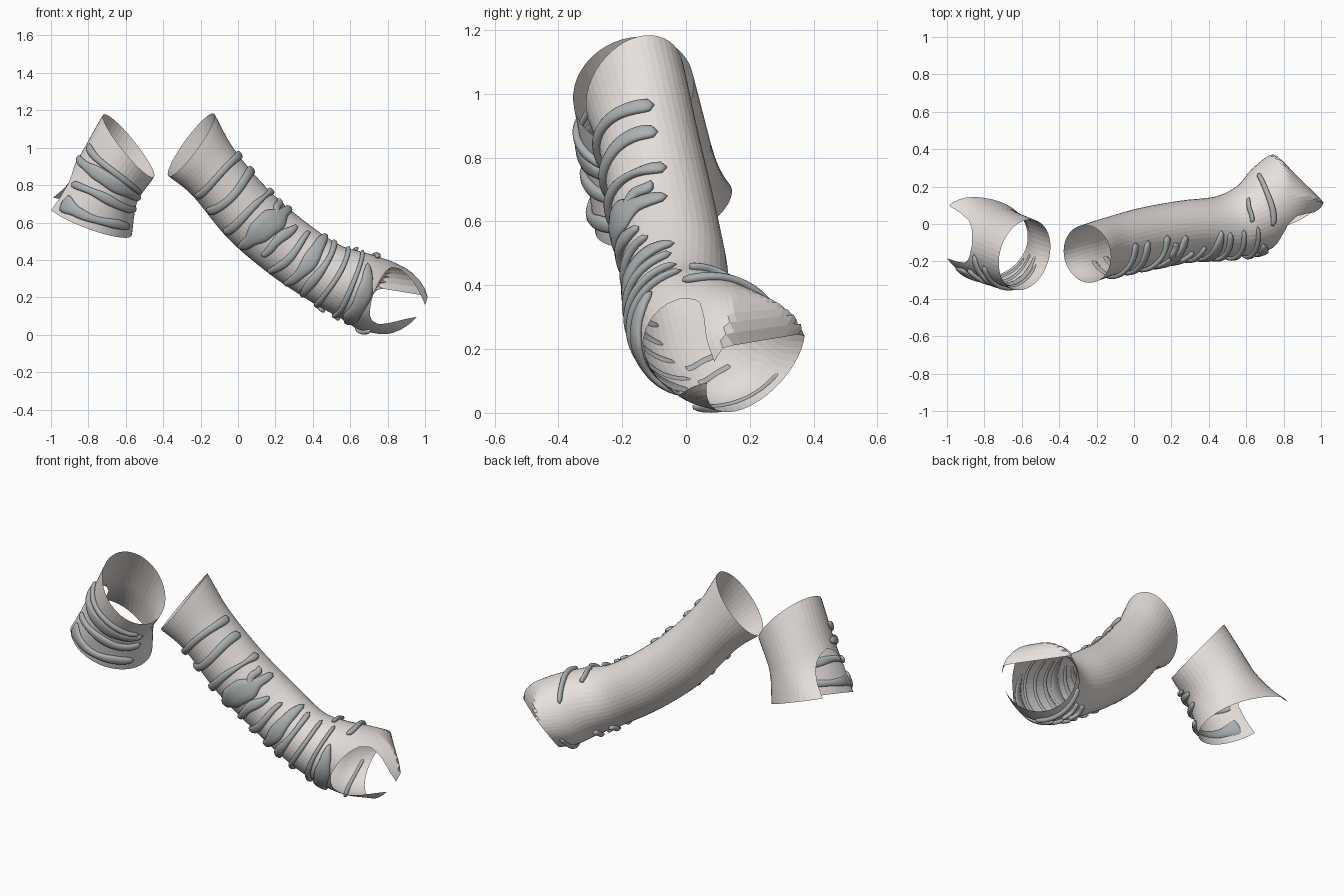
import bpy, bmesh
from math import sin, cos, pi, radians, sqrt, exp, remainder
from mathutils import Vector

if "Cube" in bpy.data.objects:
    bpy.data.objects.remove(bpy.data.objects["Cube"])


def material(name, col):
    m = bpy.data.materials.new(name)
    m.diffuse_color = (*col, 1)
    m.use_nodes = True
    m.node_tree.nodes["Principled BSDF"].inputs["Base Color"].default_value = m.diffuse_color
    return m


CLOTH = material("cloth", (0.80, 0.75, 0.72))
GREY = material("band_grey", (0.42, 0.44, 0.45))


def lerp_table(tab, t):
    if t <= tab[0][0]:
        return tab[0][1]
    for (a, va), (b, vb) in zip(tab, tab[1:]):
        if t <= b:
            return va + (vb - va) * (t - a) / (b - a)
    return tab[-1][1]


def catmull(pts, t):
    n = len(pts) - 1
    i = max(0, min(int(t), n - 1))
    f = t - i
    b, c = pts[i], pts[i + 1]
    a = pts[i - 1] if i > 0 else [2 * p - q for p, q in zip(b, c)]
    d = pts[i + 2] if i + 2 <= n else [2 * q - p for p, q in zip(b, c)]
    return [0.5 * (2 * q + (r - p) * f + (2 * p - 5 * q + 4 * r - s) * f * f
                   + (3 * q - p - 3 * r + s) * f ** 3) for p, q, r, s in zip(a, b, c, d)]


def surface(stations, ref, shape):
    """Sleeve surface: stations hold centre, axis, seam radius, side radius."""
    ref = Vector(ref)

    def point(t, th, off=0.0):
        s = catmull(stations, t)
        ax = Vector(s[3:6]).normalized()
        v = (ref - ax * ref.dot(ax)).normalized()
        w = ax.cross(v)
        k = shape(t, th)
        a, b = s[6] * k, s[7] * k
        n = (v * (cos(th) / a) + w * (sin(th) / b)).normalized()
        return Vector(s[:3]) + v * (a * cos(th)) + w * (b * sin(th)) + n * off
    return point


def flat_top(t, th):
    """The long sleeve's end is pressed flat between its upper corner and back tip."""
    s = max(0.0, t - 6)
    c = cos(th + radians(97))
    return min(1.0, (1 - 0.6 * s ** 3) / c) if c > 0.05 else 1.0


def flared_corner(t, th):
    """The short sleeve flares at its rear corner."""
    d = remainder(th - radians(42), 2 * pi) / radians(36)
    return 1 + 0.26 * max(0.0, t - 1) ** 2 * exp(-d * d)


def to_object(name, bm, mat, smooth):
    bmesh.ops.remove_doubles(bm, verts=bm.verts, dist=1e-5)
    bmesh.ops.recalc_face_normals(bm, faces=bm.faces)
    me = bpy.data.meshes.new(name)
    bm.to_mesh(me)
    bm.free()
    me.materials.append(mat)
    for p in me.polygons:
        p.use_smooth = smooth
    ob = bpy.data.objects.new(name, me)
    bpy.context.collection.objects.link(ob)


def sleeve(name, point, gap_a, gap_b, rows, seg=44):
    """Open shell; the gap tables (degrees) spread the seam into the notch."""
    bm = bmesh.new()
    grid = []
    for t in rows:
        a = radians(lerp_table(gap_a, t))
        b = 2 * pi - radians(lerp_table(gap_b, t))
        grid.append([bm.verts.new(point(t, a + (b - a) * j / seg)) for j in range(seg + 1)])
    for r, q in zip(grid, grid[1:]):
        for j in range(seg):
            bm.faces.new((r[j], r[j + 1], q[j + 1], q[j]))
    to_object(name, bm, CLOTH, False)


def bands(name, point, specs, unit, high=0.014, n=28, k=10):
    """Raised bands: start/end station, start/end angle, half widths along the way."""
    bm = bmesh.new()
    for t0, t1, a0, a1, widths in specs:
        loops = []
        for i in range(n + 1):
            u = i / n
            tip = sqrt(max(0.0, 1 - abs(2 * u - 1) ** 14)) * 0.95 + 0.05
            x = u * (len(widths) - 1)
            j = min(int(x), len(widths) - 2)
            f = x - j
            f = f * f * (3 - 2 * f)
            hw = (widths[j] + (widths[j + 1] - widths[j]) * f) * tip
            tc = t0 + (t1 - t0) * u + 0.03 * sin(7 * u + a0)
            th = radians(a0 + (a1 - a0) * u)
            ring = []
            for m in range(k):
                c, s = cos(2 * pi * m / k), sin(2 * pi * m / k)
                c = abs(c) ** 0.8 * (1 if c > 0 else -1)
                ring.append(bm.verts.new(point(tc + c * hw / unit, th, 0.007 + s * high * tip)))
            loops.append(ring)
        for r, q in zip(loops, loops[1:]):
            for m in range(k):
                bm.faces.new((r[m], r[(m + 1) % k], q[(m + 1) % k], q[m]))
        bm.faces.new(loops[0])
        bm.faces.new(loops[-1])
    to_object(name, bm, GREY, True)


# long bent sleeve
long_pt = surface([
    (-.25, -.16, 1.015, .76, .25, -.59, .155, .21),
    (-.13, -.12, .865, .72, .15, -.67, .154, .168),
    (.06, -.072, .64, .72, .15, -.66, .16, .17),
    (.27, -.032, .46, .76, .12, -.60, .158, .17),
    (.465, -.015, .33, .84, .12, -.48, .165, .17),
    (.61, .025, .265, .90, .24, -.34, .19, .187),
    (.73, .105, .212, .78, .48, -.40, .208, .202),
    (.847, .218, .164, .52, .63, -.57, .2, .197)], (.14, -.145, -.05), flat_top)
rows = [5.4 * i / 34 for i in range(35)] + [5.4 + 1.6 * (i / 18) ** 1.3 for i in range(1, 19)]
sleeve("long_sleeve", long_pt,
       [(5.4, 0), (5.46, 18), (5.6, 35), (5.8, 44), (6.1, 46), (6.4, 36), (6.7, 22), (7, 10)],
       [(5.4, 0), (5.46, 22), (5.6, 42), (5.8, 56), (6.1, 60), (6.4, 48), (6.7, 29), (7, 14)], rows)
thin = [.019, .017, .015, .019]
bands("long_sleeve_bands", long_pt, [
    (1.1, 1.0, -74, 85, [.02, .017, .017, .02]),
    (1.5, 1.42, -72, 88, thin),
    (1.97, 1.82, -74, 88, [.02, .009, .015, .017, .017]),
    (2.45, 2.2, -68, 88, [.017, .022, .055, .05, .025, .015]),
    (2.2, 2.3, -56, -15, [.015, .016, .02]),
    (2.75, 2.6, -30, 60, [.012, .025, .018, .013]),
    (3.1, 2.98, -40, 85, [.012, .016, .02, .014]),
    (3.5, 3.38, -72, 86, [.016, .03, .04, .022, .015]),
    (3.78, 3.78, -70, 86, [.02, .016, .025, .014]),
    (4.25, 4.2, -76, 92, thin),
    (4.8, 4.75, -80, 96, [.017, .015, .018, .017]),
    (5.05, 5.25, -45, 85, [.016, .035, .05, .045, .055, .025]),
    (4.75, 4.6, -130, -88, [.02, .02, .02]),
    (5.8, 5.35, -155, -70, [.025, .022, .022]),
    (4.4, 4.3, 95, 132, [.02, .018, .022]),
    (4.95, 4.85, 95, 132, [.02, .018, .022]),
    (6.1, 6.55, 65, 150, [.02, .024, .024, .026])], .22)

# short sleeve
short_pt = surface([
    (-.585, -.165, 1.01, -.76, .2, -.61, .215, .193),
    (-.70, -.122, .82, -.55, .15, -.80, .196, .2),
    (-.795, -.08, .615, -.34, .23, -.91, .242, .21)], (-1, .08, .3), flared_corner)
rows = [1.0 * i / 8 for i in range(9)] + [1 + (i / 12) ** 1.3 for i in range(1, 13)]
sleeve("short_sleeve", short_pt,
       [(1.05, 0), (1.1, 14), (1.2, 25), (1.4, 34), (1.7, 39), (2, 40)],
       [(1.05, 0), (1.1, 14), (1.2, 25), (1.4, 33), (1.7, 35), (2, 34)], rows)
bands("short_sleeve_bands", short_pt, [
    (.58, .58, -25, -160, [.02, .017, .02, .017]),
    (.9, .78, -12, -172, [.018, .019, .035, .045, .028, .022]),
    (1.32, 1.15, -42, -172, [.018, .016, .026, .022, .019]),
    (1.76, 1.68, -45, -160, [.045, .024, .018, .026, .02])], .22)
